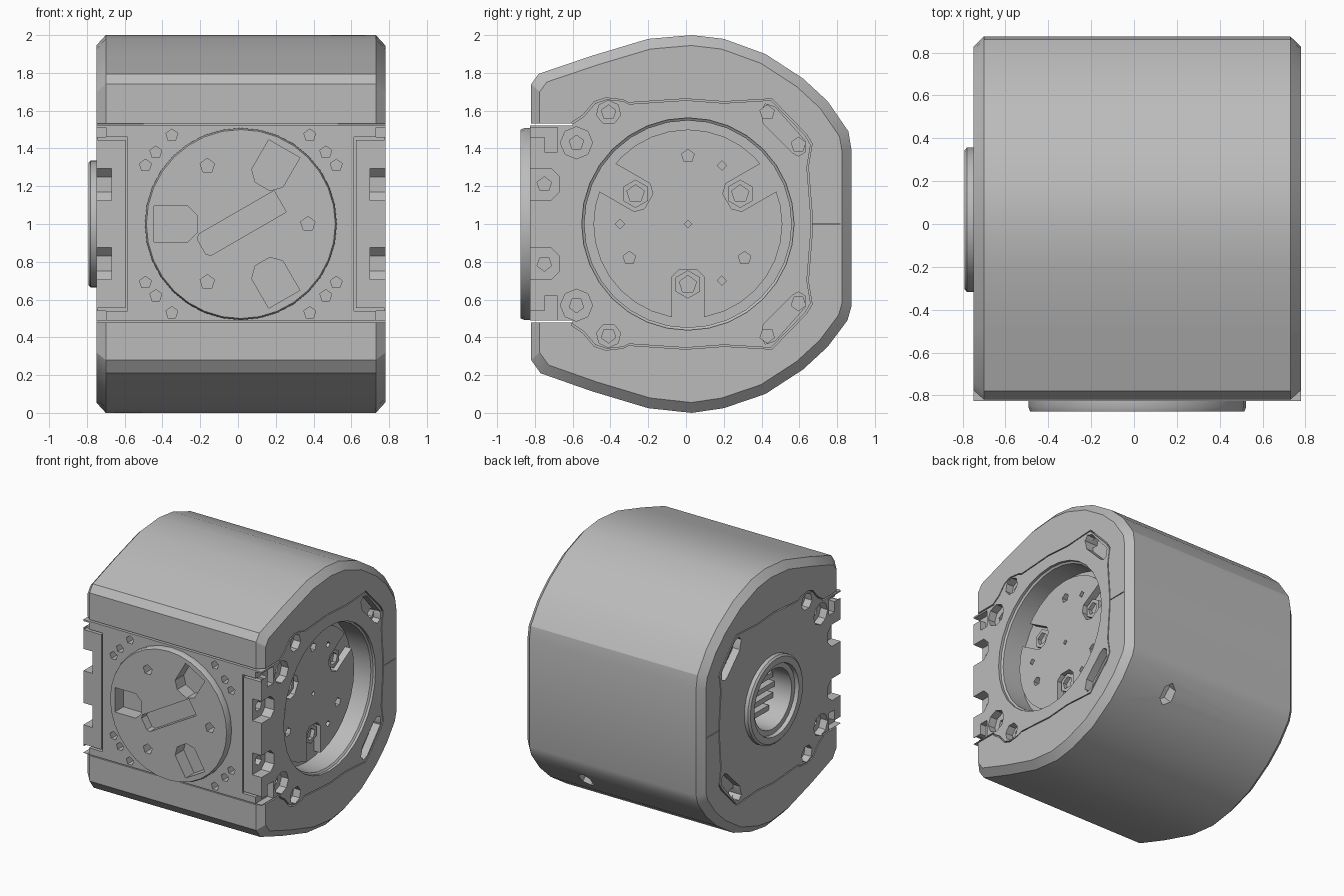
import bpy, bmesh, math
from mathutils import Matrix, Vector

if "Cube" in bpy.data.objects:
    bpy.data.objects.remove(bpy.data.objects["Cube"])

grey = bpy.data.materials.new("machined_grey")
grey.use_nodes = True
COL = (0.5, 0.5, 0.5, 1)
grey.diffuse_color = COL
grey.node_tree.nodes["Principled BSDF"].inputs["Base Color"].default_value = COL

LEFT, RIGHT = 0.78, -0.75     # end planes of the housing
MID = 0.015                   # middle of the housing along x


def ngon(u, v, r, n, turn=90):
    a = [math.radians(turn) + math.tau * i / n for i in range(n)]
    return [(u + r * math.cos(t), v + r * math.sin(t)) for t in a]


def rect(u0, u1, v0, v1):
    return [(u0, v0), (u1, v0), (u1, v1), (u0, v1)]


def pocket(u, v, angle, back, front, half, nose):
    """Slot outline along an angle, with a cut-cornered inner end."""
    c, s = math.cos(math.radians(angle)), math.sin(math.radians(angle))
    pts = [(front, -half), (front, half), (back + nose, half),
           (back, half - nose), (back, nose - half), (back + nose, -half)]
    return [(u + a * c - b * s, v + a * s + b * c) for a, b in pts]


def loft(bm, axis, sections):
    """Skin a list of (position, outline) sections along x or y and cap it."""
    rings = []
    for d, pts in sections:
        rings.append([bm.verts.new((d, u, v) if axis == "x" else (u, d, v)) for u, v in pts])
    faces = [bm.faces.new(rings[0]), bm.faces.new(rings[-1])]
    for a, b in zip(rings, rings[1:]):
        for i in range(len(a)):
            j = (i + 1) % len(a)
            faces.append(bm.faces.new((a[i], a[j], b[j], b[i])))
    bmesh.ops.recalc_face_normals(bm, faces=faces)


def make(name, axis, *lofts):
    bm = bmesh.new()
    for sections in lofts:
        loft(bm, axis, sections)
    me = bpy.data.meshes.new(name)
    bm.to_mesh(me)
    bm.free()
    me.materials.append(grey)
    ob = bpy.data.objects.new(name, me)
    bpy.context.collection.objects.link(ob)
    return ob


def cut(ob, *cutters):
    for c in cutters:
        c.hide_render = True
        m = ob.modifiers.new("cut", "BOOLEAN")
        m.operation, m.solver, m.object, m.use_self = "DIFFERENCE", "EXACT", c, True
    dg = bpy.context.evaluated_depsgraph_get()
    me = bpy.data.meshes.new_from_object(ob.evaluated_get(dg))
    ob.modifiers.clear()
    ob.data = me


def scaled(pts, k):
    return [(u * k, 1 + (v - 1) * k) for u, v in pts]


def mirrored(pts):
    return pts + [(u, 2 - v) for u, v in reversed(pts)]


# Housing: rounded-back profile with chamfered ends
profile = [(-.82, 1.74), (-.78, 1.795), (-.5, 1.89), (-.2, 1.98), (.03, 2), (.2, 1.98),
           (.42, 1.9), (.62, 1.77), (.75, 1.65), (.86, 1.49), (.875, 1.4), (.875, .56),
           (.855, .49), (.75, .35), (.62, .23), (.42, .1), (.2, .025), (.03, 0),
           (-.2, .025), (-.5, .115), (-.77, .21), (-.82, .28)]
small = scaled(profile, 0.945)
housing = make("housing", "x", [(RIGHT, small), (RIGHT + .05, profile),
                                (LEFT - .05, profile), (LEFT, small)])

# Outline of the end plates
outline = mirrored([(-.6, 1.53), (-.54, 1.57), (-.48, 1.64), (-.42, 1.66), (-.33, 1.65),
                    (-.3, 1.635), (0, 1.655), (.2, 1.64), (.45, 1.655), (.63, 1.47),
                    (.66, 1.42), (.64, 1.3), (.66, 1.05)])

channel = make("channel_cutter", "x", [(-1, rect(-1, -.6, .478, 1.532)),
                                       (1, rect(-1, -.6, .478, 1.532))])
cutters = [channel]
ends = []
for x, s, side in ((LEFT, 1, "left"), (RIGHT, -1, "right")):
    def inward(pts, depth, start=-.1):
        return [(x - s * start, pts), (x - s * depth, pts)]

    seat = make(side + "_seat_cutter", "x", inward(scaled(outline, 1.012), .25),
                inward(rect(.6, .815, .997, 1.003), .012))
    plate = make(side + "_end_plate", "x", inward(outline, .25, 0))

    # Bolt counterbores, clip notches and corner slots
    low, deep = [], []
    for z in (1, -1):
        def flip(pts):
            return [(u, 1 + (v - 1) * z) for u, v in pts]
        low.append(inward(flip(pocket(-.67, 1.21, 180, 0, .3, .085, .045)), .08))
        low.append(inward(flip([(-.9, 1.46), (-.75, 1.46), (-.75, 1.38), (-.68, 1.38),
                                (-.68, 1.51), (-.9, 1.51)]), .05))
        low.append(inward(flip(ngon(-.58, 1.43, .085, 8)), .06))
        low.append(inward(flip(ngon(-.41, 1.59, .065, 7)), .06))
        c = math.sqrt(.5)
        pill = [(.4, 1.6), (.42, 1.635), (.47, 1.62), (.63, 1.44), (.63, 1.38),
                (.595, 1.36), (.56, 1.38), (.41, 1.53)]
        low.append(inward(flip(pill), .06))
        for u, v in ((-.75, 1.21), (-.58, 1.43), (-.41, 1.59), (.43, 1.59), (.595, 1.42)):
            deep.append(inward(flip(ngon(u, v, .04, 5)), .13))
    ends.append((seat, plate, make(side + "_pocket_cutter", "x", *low),
                 make(side + "_socket_cutter", "x", *deep)))

cut(housing, channel, ends[0][0], ends[1][0])

# Oblong drain hole low on the back
drain = make("drain_cutter", "y", [(-.1, scaled(ngon(0, 1, .07, 6), 1)),
                                   (.1, scaled(ngon(0, 1, .07, 6), 1))])
drain.data.transform(Matrix.Translation((.325, .76, .36)) @ Matrix.Rotation(-math.pi / 4, 4, "X")
                     @ Matrix.Diagonal((.8, 1, 1.2, 1)) @ Matrix.Translation((0, 0, -1)))
cut(housing, drain)

# Front panel with screw holes and clip outlines
panel = make("front_panel", "y", [(-.825, rect(RIGHT, LEFT, .488, 1.522)),
                                  (-.6, rect(RIGHT, LEFT, .488, 1.522))])
front_holes, grooves = [], []
for m in (1, -1):
    for z in (1, -1):
        for dx, dz in ((.365, .47), (.45, .38), (.505, .31)):
            pts = ngon(MID + m * dx, 1 + z * dz, .033, 5)
            front_holes.append([(-.9, pts), (-.75, pts)])
        bar = rect(MID + m * .61, MID + m * .76, 1 + z * .445, 1 + z * .46)
        grooves.append([(-.9, bar), (-.79, bar)])
    bar = rect(MID + m * .6, MID + m * .61, .54, 1.46)
    grooves.append([(-.9, bar), (-.79, bar)])

# Raised front dial with three pockets, three screw holes and a centre slot
dial = make("front_dial", "y", [(-.875, ngon(MID, 1, .5, 32)), (-.855, ngon(MID, 1, .508, 32)),
                                (-.82, ngon(MID, 1, .508, 32))])
dial_cuts = []
for a in (60, 180, 300):
    pts = pocket(MID, 1, a, .23, .46, .095, .05)
    dial_cuts.append([(-.95, pts), (-.77, pts)])
    pts = ngon(MID + .355 * math.cos(math.radians(a - 60)),
               1 + .355 * math.sin(math.radians(a - 60)), .04, 5)
    dial_cuts.append([(-.95, pts), (-.75, pts)])
slot = pocket(MID, 1, 30, -.24, .24, .065, .02)
dial_cuts.append([(-.95, slot), (-.81, slot)])
dial_cutter = make("dial_cutter", "y", *dial_cuts)
hole_cutter = make("front_hole_cutter", "y", *front_holes)
groove_cutter = make("groove_cutter", "y", *grooves)
cut(dial, dial_cutter)
cut(panel, dial_cutter, hole_cutter, groove_cutter, *[c for e in ends for c in e[2:]])

# Left end: deep round well holding a turntable
well = make("well_cutter", "x", [(LEFT + .1, ngon(.01, 1, .562, 32)), (LEFT - .02, ngon(.01, 1, .562, 32)),
                                 (LEFT - .03, ngon(.01, 1, .548, 32)), (LEFT - .2, ngon(.01, 1, .548, 32))])
cut(ends[0][1], well, *ends[0][2:])
table = make("turntable", "x", [(LEFT - .22, ngon(.01, 1, .5, 32)), (LEFT - .14, ngon(.01, 1, .5, 32))])
slots, holes, bolts = [], [], []
for a in (30, 150, 270):
    c, s = math.cos(math.radians(a)), math.sin(math.radians(a))
    pts = pocket(.01, 1, a, .24, .6, .085, .04)
    slots.append([(LEFT, pts), (LEFT - .195, pts)])
    bolts.append((.01 + .32 * c, 1 + .32 * s))
for u, v, r, n in ((.01, 1.36, .035, 5), (-.3, .82, .035, 5), (.31, .82, .035, 5), (.19, 1.31, .025, 4),
                   (-.35, 1, .025, 4), (.19, .7, .025, 4), (.01, 1, .02, 4)):
    pts = ngon(u, v, r, n)
    holes.append([(LEFT, pts), (LEFT - .19, pts)])
table_cutter = make("table_cutter", "x", *slots, *holes)
cut(table, table_cutter)
heads = make("turntable_bolts", "x", *[[(LEFT - .2, ngon(u, v, .075, 6)), (LEFT - .16, ngon(u, v, .075, 6))]
                                       for u, v in bolts])
sockets = make("bolt_cutter", "x", *[[(LEFT, ngon(u, v, .048, 5)), (LEFT - .19, ngon(u, v, .048, 5))]
                                     for u, v in bolts])
cut(heads, sockets)

# Right end: raised ring around a stepped bore with slats inside
ring = make("bearing_ring", "x", [(RIGHT + .05, ngon(.02, 1, .337, 32)), (RIGHT - .03, ngon(.02, 1, .337, 32)),
                                  (RIGHT - .042, ngon(.02, 1, .322, 32))])
bore = make("bore_cutter", "x", [(RIGHT - .1, ngon(.02, 1, .28, 32)), (RIGHT - .01, ngon(.02, 1, .27, 32)),
                                 (RIGHT - .009, ngon(.02, 1, .23, 32)), (RIGHT + .2, ngon(.02, 1, .23, 32))])
cut(ring, bore)
cut(ends[1][1], bore, *ends[1][2:])
slats = make("bore_slats", "x", *[[(RIGHT + .13, rect(.02 - w, .02 + w, z - .02, z + .02)),
                                   (RIGHT + .21, rect(.02 - w, .02 + w, z - .02, z + .02))]
                                  for z, w in ((.84, .15), (.92, .2), (1, .22), (1.08, .2), (1.16, .15))])

# Remove the cutters and shade what remains
for ob in list(bpy.data.objects):
    if ob.name.endswith("_cutter"):
        bpy.data.objects.remove(ob)
bpy.ops.object.select_all(action="DESELECT")
for ob in (housing, panel, dial, table, heads, ring, slats, ends[0][1], ends[1][1]):
    ob.select_set(True)
    bpy.context.view_layer.objects.active = ob
bpy.ops.object.shade_smooth_by_angle(angle=math.radians(25))
